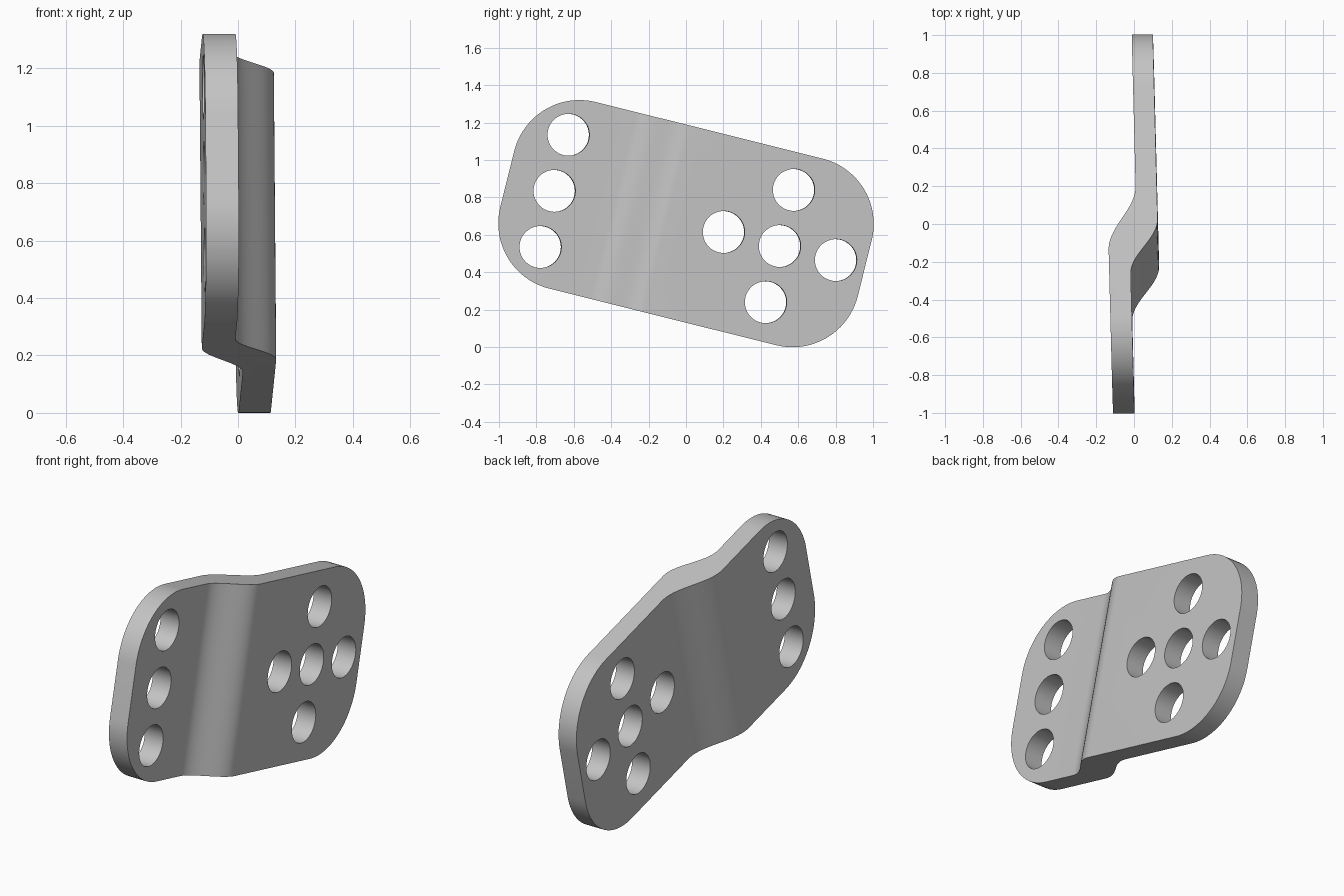
import bpy, bmesh, math
from mathutils import Vector, Matrix

if "Cube" in bpy.data.objects:
    bpy.data.objects.remove(bpy.data.objects["Cube"])

TILT = math.radians(14)
HALF_U, HALF_V, RADIUS = 0.985, 0.514, 0.36
CENTRE_Z = 0.66
HOLE_R = 0.112

grey = bpy.data.materials.new("plain grey")
grey.use_nodes = True
colour = (0.55, 0.55, 0.55, 1)
grey.diffuse_color = colour
grey.node_tree.nodes["Principled BSDF"].inputs["Base Color"].default_value = colour


def place(u, v, x):
    """Plate coordinates (length, width, thickness) to world space."""
    c, s = math.cos(TILT), math.sin(TILT)
    return Vector((x, u * c + v * s, CENTRE_Z - u * s + v * c))


def prism(name, start, end):
    """Solid between two matching loops of points."""
    bm = bmesh.new()
    a = [bm.verts.new(p) for p in start]
    b = [bm.verts.new(p) for p in end]
    bm.faces.new(a)
    bm.faces.new(b[::-1])
    for i in range(len(a)):
        j = (i + 1) % len(a)
        bm.faces.new((a[i], b[i], b[j], a[j]))
    bmesh.ops.recalc_face_normals(bm, faces=bm.faces)
    mesh = bpy.data.meshes.new(name)
    bm.to_mesh(mesh)
    bm.free()
    mesh.materials.append(grey)
    obj = bpy.data.objects.new(name, mesh)
    bpy.context.collection.objects.link(obj)
    return obj


def boolean(target, cutter, operation):
    """Apply a boolean and discard the cutter."""
    mod = target.modifiers.new("cut", "BOOLEAN")
    mod.object, mod.operation, mod.solver = cutter, operation, "EXACT"
    bpy.context.view_layer.objects.active = target
    bpy.ops.object.modifier_apply(modifier=mod.name)
    bpy.data.objects.remove(cutter)


def step_line(u0, u1, low, high, steps=18):
    """One face of the joggled sheet, as (u, x) points."""
    pts = [(-1.2, low)]
    for i in range(steps + 1):
        t = i / steps
        pts.append((u0 + (u1 - u0) * t,
                    low + (high - low) * (1 - math.cos(math.pi * t)) / 2))
    pts.append((1.2, high))
    return [(u, x - 0.025 * u) for u, x in pts]


# Joggled sheet
profile = (step_line(-0.40, -0.10, -0.023, 0.1265)
           + step_line(-0.27, 0.08, -0.137, 0.0145)[::-1])
plate = prism("bent_plate",
              [place(u, -0.7, x + 0.0056) for u, x in profile],
              [place(u, 0.7, x - 0.0056) for u, x in profile])

# Rounded outline
outline = []
for k, (su, sv) in enumerate([(1, 1), (-1, 1), (-1, -1), (1, -1)]):
    for i in range(25):
        a = math.pi / 2 * (k + i / 24)
        outline.append((su * (HALF_U - RADIUS) + RADIUS * math.cos(a),
                        sv * (HALF_V - RADIUS) + RADIUS * math.sin(a)))
blank = prism("outline_cutter",
              [place(u, v, -0.5) for u, v in outline],
              [place(u, v, 0.5) for u, v in outline])
boolean(plate, blank, "INTERSECT")

# Screw holes: a row of three, and a cross of five
holes = [(-0.705 + 0.075 * i, 0.835 + 0.30 * i, -0.07) for i in (-1, 0, 1)]
holes += [(0.5 + dy, 0.54 + dz, 0.055) for dy, dz in
          [(0, 0), (0.3, -0.075), (-0.3, 0.075), (0.075, 0.3), (-0.075, -0.3)]]
axis = (place(0.025, 0.008, 1) - place(0, 0, 0)).normalized()
turn = axis.to_track_quat("Z", "Y").to_matrix()
for y, z, x in holes:
    ring = [turn @ Vector((HOLE_R * math.cos(a), HOLE_R * math.sin(a), 0))
            + Vector((x, y, z))
            for a in (2 * math.pi * i / 48 for i in range(48))]
    cutter = prism("hole_cutter", [p - axis * 0.3 for p in ring],
                   [p + axis * 0.3 for p in ring])
    boolean(plate, cutter, "DIFFERENCE")

bpy.ops.object.select_all(action="DESELECT")
plate.select_set(True)
bpy.context.view_layer.objects.active = plate
bpy.ops.object.shade_smooth_by_angle(angle=math.radians(30))
